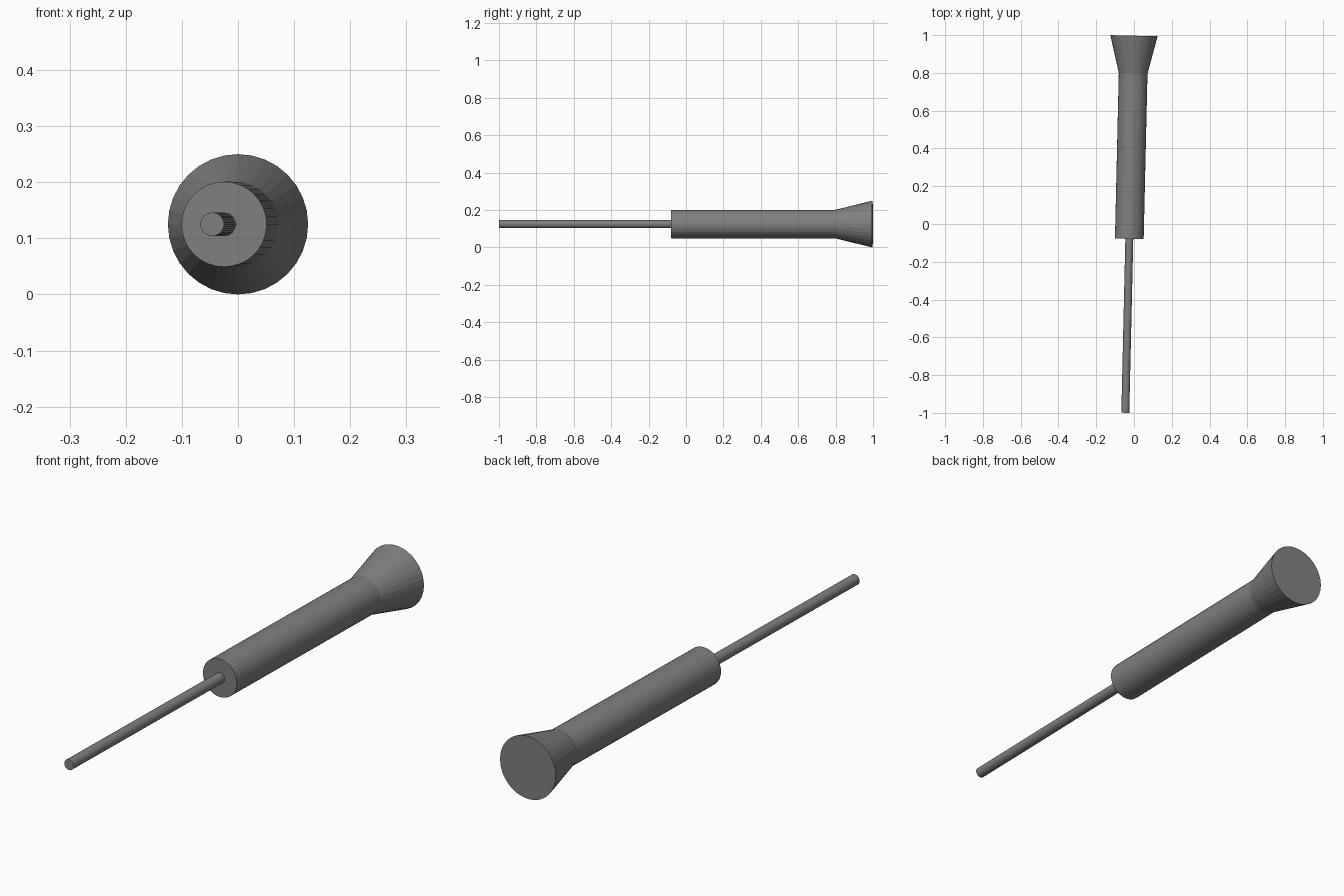
import bpy, bmesh, math
from mathutils import Vector

if "Cube" in bpy.data.objects:
    bpy.data.objects.remove(bpy.data.objects["Cube"])

SIDES = 32
grey = bpy.data.materials.new("mid grey")
grey.diffuse_color = (0.216, 0.216, 0.216, 1)
grey.use_nodes = True
grey.node_tree.nodes["Principled BSDF"].inputs["Base Color"].default_value = grey.diffuse_color

# The tool lies slightly askew: axis runs from the tip to the flared butt
TIP = Vector((-0.046, -0.9995, 0.125))
BUTT = Vector((0.0, 0.997, 0.125))
AXIS = (BUTT - TIP).normalized()
ROT = AXIS.to_track_quat('Z', 'Y').to_matrix()


def turned(name, profile):
    """Closed turned part; profile is (distance from tip, radius)."""
    bm = bmesh.new()
    rings = []
    for d, r in profile:
        rings.append([bm.verts.new(TIP + ROT @ Vector((
            r * math.cos(2 * math.pi * i / SIDES),
            r * math.sin(2 * math.pi * i / SIDES), d))) for i in range(SIDES)])
    for a, b in zip(rings, rings[1:]):
        for i in range(SIDES):
            j = (i + 1) % SIDES
            bm.faces.new((a[i], a[j], b[j], b[i]))
    bm.faces.new(rings[0][::-1])
    bm.faces.new(rings[-1])
    me = bpy.data.meshes.new(name)
    bm.to_mesh(me)
    bm.free()
    me.materials.append(grey)
    ob = bpy.data.objects.new(name, me)
    bpy.context.collection.objects.link(ob)
    return ob


length = (BUTT - TIP).length
# Thin rod, seated a little way into the handle
turned("rod", [(0, 0.021), (0.95, 0.021)])
# Straight grip opening into a flared butt
turned("flared_handle", [(0.921, 0.076), (length - 0.2, 0.076), (length, 0.125)])
